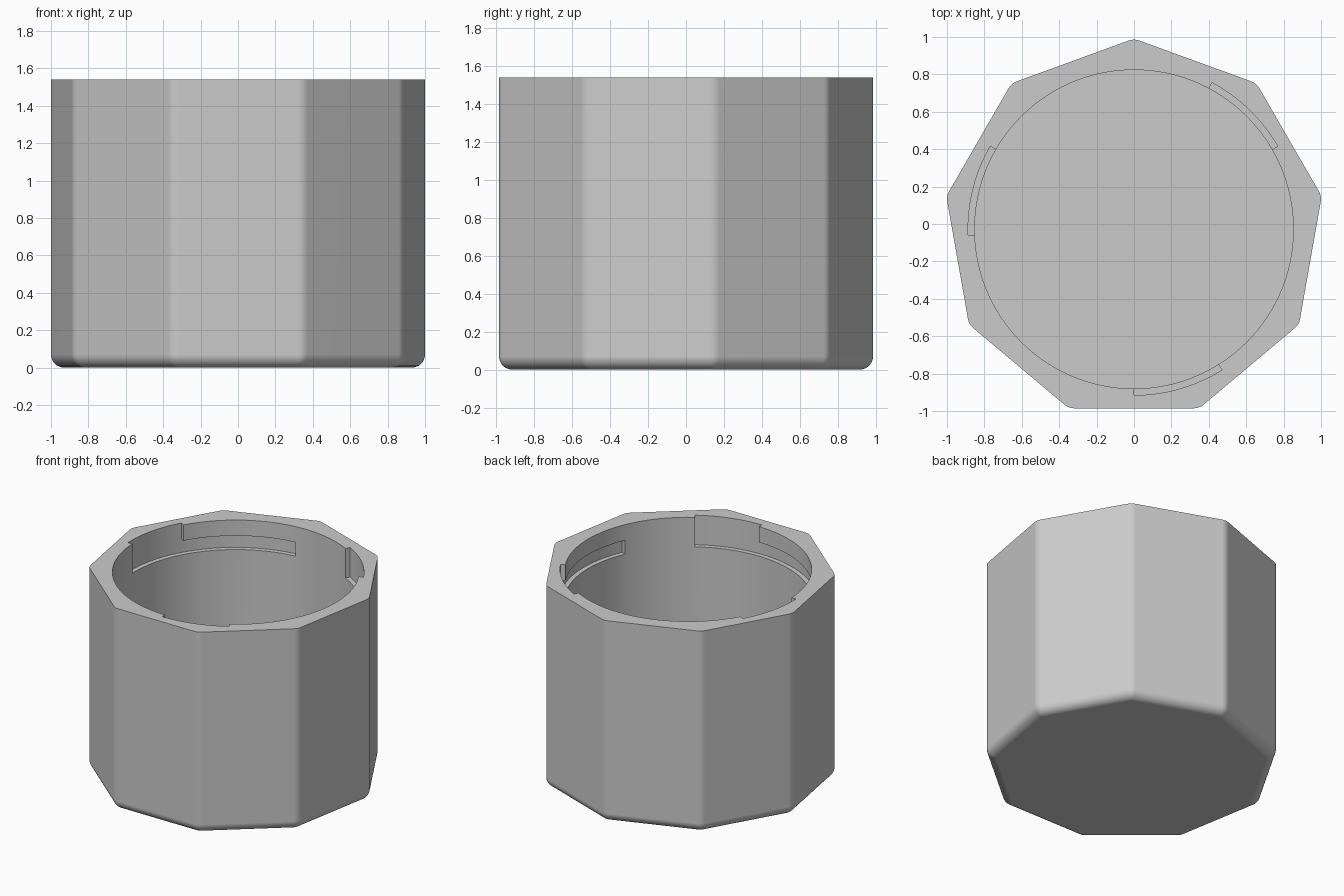
import bpy, bmesh
from math import sin, cos, radians, pi

if "Cube" in bpy.data.objects:
    bpy.data.objects.remove(bpy.data.objects["Cube"])

SIDES, CORNER_R, OUTER_R = 9, 0.08, 1.019
HEIGHT, FILLET, FLOOR = 1.54, 0.07, 0.1
BORE_R, SLOT_R = 0.852, 0.887
CENTRE_Y = -0.028

grey = bpy.data.materials.new("plain grey")
grey.use_nodes = True
grey.diffuse_color = (0.6, 0.6, 0.6, 1)
grey.node_tree.nodes["Principled BSDF"].inputs["Base Color"].default_value = (0.6, 0.6, 0.6, 1)


def finish(name, bm):
    bmesh.ops.recalc_face_normals(bm, faces=bm.faces)
    mesh = bpy.data.meshes.new(name)
    bm.to_mesh(mesh)
    bm.free()
    mesh.materials.append(grey)
    ob = bpy.data.objects.new(name, mesh)
    ob.location.y = CENTRE_Y
    bpy.context.collection.objects.link(ob)
    return ob


def loft(bm, rings, closed=False):
    """Skin a list of point rings; cap the ends unless closed."""
    rows = [[bm.verts.new(p) for p in ring] for ring in rings]
    for a, b in zip(rows, rows[1:]):
        for i in range(len(a)):
            j = (i + 1) % len(a)
            bm.faces.new((a[i], a[j], b[j], b[i]))
    bm.faces.new(rows[0])
    bm.faces.new(rows[-1])


def rounded_polygon(inset, z):
    """Nine-sided outline with rounded corners, shrunk by inset."""
    half = pi / SIDES
    mid = OUTER_R - CORNER_R / cos(half)
    ring = []
    for k in range(SIDES):
        a = pi / 2 + 2 * half * k
        for s in range(5):
            b = a + half * (s / 2 - 1)
            r = CORNER_R - inset
            ring.append((mid * cos(a) + r * cos(b), mid * sin(a) + r * sin(b), z))
    return ring


# Faceted outer body with a rounded bottom edge
rings = []
for s in range(9):
    t = pi / 2 * s / 8
    rings.append(rounded_polygon(FILLET * (1 - sin(t)), FILLET * (1 - cos(t))))
rings.append(rounded_polygon(0, HEIGHT))
bm = bmesh.new()
loft(bm, rings)
cup = finish("cup_body", bm)

# Round bore cutter
bm = bmesh.new()
loft(bm, [[(BORE_R * cos(2 * pi * i / 120), BORE_R * sin(2 * pi * i / 120), z)
           for i in range(120)] for z in (FLOOR, HEIGHT + 0.2)])
cutters = [finish("bore_cutter", bm)]

# Twist-lock slots: a groove in the wall with an entry open to the rim
GROOVE_LOW, GROOVE_HIGH, ENTRY = 1.315, 1.42, 54
for k in range(3):
    start = -24 + 120 * k
    bm = bmesh.new()
    sections = []
    for d in range(0, 87, 2):
        a = radians(start + d)
        top = GROOVE_HIGH if d <= ENTRY else HEIGHT + 0.1
        sections.append([(r * cos(a), r * sin(a), z) for r, z in (
            (0.8, GROOVE_LOW), (SLOT_R, GROOVE_LOW), (SLOT_R, top), (0.8, top))])
        if d == ENTRY:
            # repeat the section at full height for an upright entry wall
            sections.append([(x, y, HEIGHT + 0.1 if z == top else z)
                             for x, y, z in sections[-1]])
    loft(bm, sections)
    bmesh.ops.remove_doubles(bm, verts=bm.verts, dist=0.0001)
    cutters.append(finish("slot_cutter", bm))

bpy.ops.object.select_all(action="DESELECT")
bpy.context.view_layer.objects.active = cup
cup.select_set(True)
for cutter in cutters:
    mod = cup.modifiers.new("cut", "BOOLEAN")
    mod.operation, mod.solver, mod.object = "DIFFERENCE", "EXACT", cutter
    bpy.ops.object.modifier_apply(modifier=mod.name)
    bpy.data.objects.remove(cutter)

bpy.ops.object.shade_smooth_by_angle(angle=radians(25))
weighted = cup.modifiers.new("even shading", "WEIGHTED_NORMAL")
weighted.keep_sharp = True
